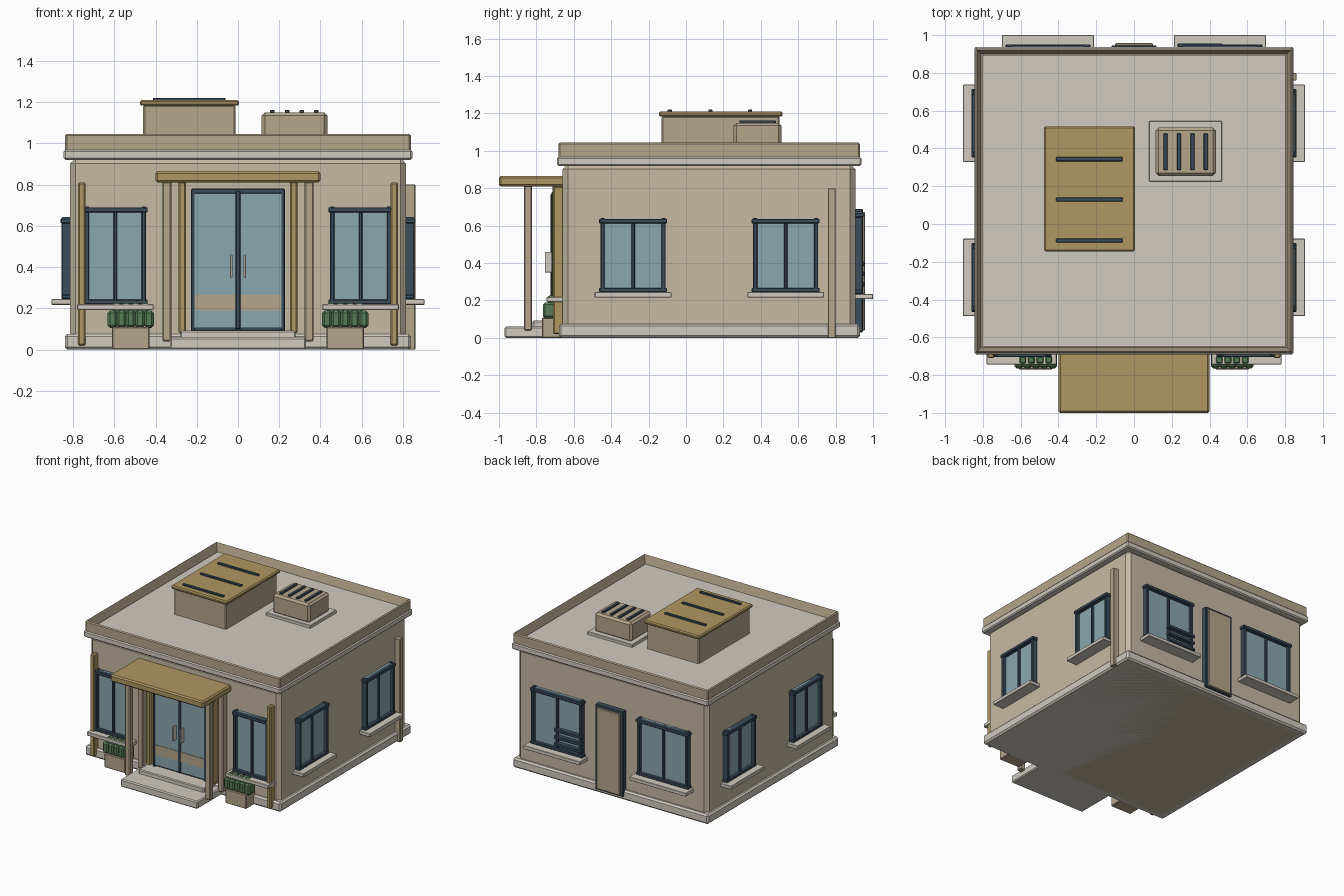
import bpy, bmesh
from mathutils import Vector

if "Cube" in bpy.data.objects:
    bpy.data.objects.remove(bpy.data.objects["Cube"])

COLORS = {
    "wall": (.56, .49, .37), "panel": (.46, .38, .26), "stone": (.64, .60, .53),
    "gold": (.43, .31, .12), "frame": (.045, .075, .107), "glass": (.26, .39, .43),
    "green": (.09, .20, .09),
}
MATS = {}
for key, c in COLORS.items():
    MATS[key] = bpy.data.materials.new(key)
    MATS[key].diffuse_color = (*c, 1)


def box(name, x, y, z, color, bevel=0.006, recess=None):
    """Bevelled box from (min, max) ranges; recess=(rim, depth) hollows the top."""
    x, y, z = sorted(x), sorted(y), sorted(z)
    bm = bmesh.new()
    bmesh.ops.create_cube(bm, size=1)
    for v in bm.verts:
        v.co = Vector([r[0] if c < 0 else r[1] for c, r in zip(v.co, (x, y, z))])
    if bevel:
        bmesh.ops.bevel(bm, geom=bm.edges[:], offset=bevel, segments=1, affect='EDGES')
    if recess:
        top = max(bm.faces, key=lambda f: f.calc_center_median().z)
        bmesh.ops.inset_region(bm, faces=[top], thickness=recess[0])
        bmesh.ops.translate(bm, verts=top.verts[:], vec=(0, 0, -recess[1]))
    me = bpy.data.meshes.new(name)
    bm.to_mesh(me)
    bm.free()
    me.materials.append(MATS[color])
    ob = bpy.data.objects.new(name, me)
    bpy.context.collection.objects.link(ob)
    return ob


WALLS = {"front": -0.66, "back": 0.905, "left": -0.815, "right": 0.815}


def on_wall(side, name, u, d, z, color, bevel=0.004):
    """Box on a wall: u runs along the wall, d is the outward depth."""
    w = WALLS[side]
    s = 1 if w > 0 else -1
    dep = (w + s * d[0], w + s * d[1])
    if side in ("front", "back"):
        box(side + "_" + name, u, dep, z, color, bevel)
    else:
        box(side + "_" + name, dep, u, z, color, bevel)


def window(side, c, hw, z0, z1, sill_hw, sill_d):
    i = hw - 0.01
    on_wall(side, "window_glass", (c - i, c + i), (-.01, .015), (z0, z1), "glass", 0)
    for e in (-1, 1):
        m = c + e * (i - .009)
        on_wall(side, "window_jamb", (m - .011, m + .011), (-.01, .04), (z0, z1 + .005), "frame")
    on_wall(side, "window_mullion", (c - .009, c + .009), (-.01, .03), (z0, z1), "frame")
    on_wall(side, "window_head", (c - hw, c + hw), (-.01, .045), (z1 - .025, z1), "frame")
    on_wall(side, "window_rail", (c - hw, c + hw), (-.01, .04), (z0, z0 + .022), "frame")
    on_wall(side, "window_sill", (c - sill_hw, c + sill_hw), (-.01, sill_d), (z0 - .028, z0), "stone", .003)


# Building shell and roof
box("walls", (-.815, .815), (-.66, .905), (0, .93), "wall", .028)
box("plinth", (-.84, .84), (-.68, .93), (0, .075), "stone", .012)
box("cornice", (-.845, .845), (-.69, .937), (.92, .968), "stone", .008)
box("parapet", (-.838, .838), (-.683, .93), (.96, 1.045), "panel", .008, (.03, .07))
box("roof_deck", (-.803, .803), (-.648, .895), (.95, .985), "stone", 0)

# Windows
for s in (-1, 1):
    window("front", s * .595, .157, .22, .69, .185, .085)
    window("back", s * .455, .225, .235, .67, .243, .095)
for side in ("left", "right"):
    for c in (-.283, .533):
        window(side, c, .182, .245, .637, .205, .09)

# Louvres on one back window
for k in range(3):
    z = .275 + k * .055
    on_wall("back", "louvre", (.23, .47), (.01, .05), (z, z + .024), "frame")

# Back door
on_wall("back", "door_frame", (-.12, .12), (-.01, .04), (.03, .69), "frame")
on_wall("back", "door_panel", (-.1, .1), (0, .052), (.04, .672), "panel")

# Front door
on_wall("front", "door_surround", (-.228, .228), (-.01, .045), (.09, .78), "frame")
on_wall("front", "door_head", (-.228, .228), (0, .06), (.755, .78), "frame")
on_wall("front", "door_mullion", (-.012, .012), (0, .065), (.1, .77), "frame")
for s in (-1, 1):
    on_wall("front", "door_jamb", (s * .208, s * .228), (0, .06), (.09, .78), "frame")
    on_wall("front", "door_leaf", (s * .01, s * .21), (0, .058), (.105, .757), "glass", 0)
    on_wall("front", "door_kick_panel", (s * .012, s * .208), (0, .062), (.19, .265), "panel", 0)
    on_wall("front", "door_handle", (s * .027, s * .039), (.05, .095), (.35, .46), "stone", .002)

# Entrance steps, canopy and posts
box("lower_step", (-.33, .33), (-.97, -.65), (0, .06), "stone", .008)
box("upper_step", (-.28, .28), (-.82, -.65), (.05, .092), "stone", .006)
box("canopy", (-.4, .4), (-1, -.65), (.81, .865), "gold", .01)
for s in (-1, 1):
    box("canopy_post", (s * .323, s * .367), (-.867, -.823), (.04, .815), "panel")
    box("wall_pilaster", (s * .323, s * .367), (-.71, -.65), (.04, .815), "panel")
    box("door_column", (s * .253, s * .288), (-.715, -.65), (.08, .815), "gold")
    box("corner_fin", (s * .74, s * .775), (-.71, -.65), (.02, .81), "gold")

# Planters with hedge and leaf tips
for s in (-1, 1):
    c = s * .52
    box("planter", (c - .09, c + .09), (-.77, -.66), (0, .11), "panel", .005)
    for k in range(5):
        m = c + (k - 2) * .044
        box("hedge", (m - .024, m + .024), (-.765, -.68), (.105, .19), "green", .012)
    for k in range(4):
        m = c + (k - 1.5) * .046
        box("leaf_tip", (m - .018, m + .018), (-.738, -.7), (.17, .226), "green", .006)

# Downpipe on the right wall
box("downpipe", (.81, .86), (.76, .8), (0, .8), "panel", .003)

# Roof housing with slatted lid
box("roof_housing", (-.46, -.012), (-.13, .5), (.97, 1.187), "panel", .008)
box("roof_housing_lid", (-.476, .005), (-.145, .517), (1.183, 1.21), "gold", .008)
for y in (-.087, .13, .343):
    box("lid_slat", (-.412, -.06), (y - .011, y + .011), (1.2, 1.221), "frame", .003)

# Rooftop cooling unit
box("cooler_pad", (.08, .465), (.225, .545), (.97, 1.008), "stone", .003)
box("cooler", (.115, .433), (.255, .51), (1, 1.15), "panel", .015)
for k in range(4):
    x = .167 + k * .071
    box("cooler_slat", (x - .011, x + .011), (.285, .48), (1.14, 1.162), "frame", .003)

for m in bpy.data.materials:
    if m.users and not m.is_grease_pencil:
        m.use_nodes = True
        m.node_tree.nodes["Principled BSDF"].inputs["Base Color"].default_value = m.diffuse_color
